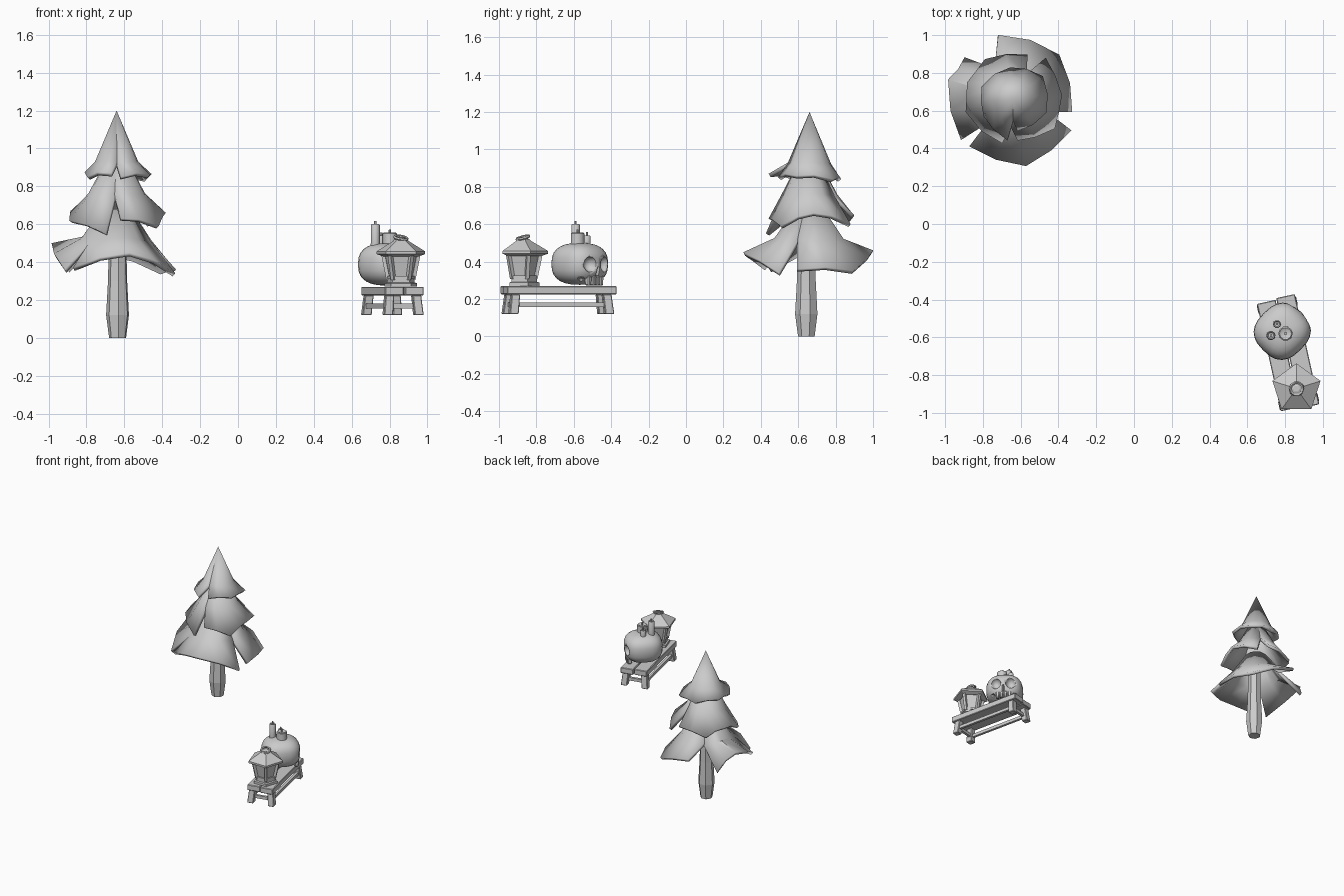
import bpy, bmesh
from math import cos, sin, pi, radians
from mathutils import Matrix, Vector

cube = bpy.data.objects.get("Cube")
if cube:
    bpy.data.objects.remove(cube)

grey = bpy.data.materials.new("plain_grey")
grey.use_nodes = True
grey.diffuse_color = (0.6, 0.6, 0.6, 1)
grey.node_tree.nodes["Principled BSDF"].inputs["Base Color"].default_value = (0.6, 0.6, 0.6, 1)


def add(name, bm, matrix=Matrix(), smooth=None):
    bmesh.ops.recalc_face_normals(bm, faces=bm.faces)
    mesh = bpy.data.meshes.new(name)
    bm.to_mesh(mesh)
    bm.free()
    mesh.materials.append(grey)
    ob = bpy.data.objects.new(name, mesh)
    ob.matrix_world = matrix
    bpy.context.collection.objects.link(ob)
    if smooth:
        bpy.ops.object.select_all(action='DESELECT')
        ob.select_set(True)
        bpy.context.view_layer.objects.active = ob
        bpy.ops.object.shade_smooth_by_angle(angle=radians(smooth))
    return ob


def box(name, size, loc, matrix, taper=1.0, lean=(0, 0), bevel=0.004):
    """Box whose underside can be scaled and shifted."""
    bm = bmesh.new()
    bmesh.ops.create_cube(bm, size=1)
    for v in bm.verts:
        low = v.co.z < 0
        v.co = Vector(c * s for c, s in zip(v.co, size))
        if low:
            v.co.x = v.co.x * taper + lean[0]
            v.co.y = v.co.y * taper + lean[1]
        v.co += Vector(loc)
    if bevel:
        bmesh.ops.bevel(bm, geom=bm.edges[:], offset=bevel, segments=1, affect='EDGES')
    return add(name, bm, matrix)


def lathe(name, profile, sides, matrix, phase=0.0, smooth=None):
    """Closed stack of polygon rings from (radius, height) pairs."""
    bm = bmesh.new()
    rings = [[bm.verts.new((r * cos(phase + 2 * pi * i / sides), r * sin(phase + 2 * pi * i / sides), z))
              for i in range(sides)] for r, z in profile]
    for a, b in zip(rings, rings[1:]):
        for i in range(sides):
            j = (i + 1) % sides
            bm.faces.new((a[i], a[j], b[j], b[i]))
    bm.faces.new(rings[0])
    bm.faces.new(rings[-1])
    return add(name, bm, matrix, smooth)


# ---- Tree ----
tree = Matrix.Translation((-0.64, 0.66, 0))
lathe("tree_trunk", [(0.046, 0), (0.062, 0.12), (0.052, 0.3), (0.045, 0.6)], 7,
      Matrix.Translation((-0.635, 0.645, 0)), 0.3)


def tier(name, top, mid, corners, slits):
    """Flared skirt of branches; corners are (angle, radius, height), slits split it."""
    n = len(corners)
    bm = bmesh.new()
    for k, (a, b) in enumerate(zip(corners, corners[1:] + corners[:1])):
        if k in slits:
            continue
        cols = []
        a1 = b[0] + (360 if b[0] < a[0] else 0)
        for t in (0, 0.5, 1):
            ang = a[0] + (a1 - a[0]) * t
            r, z = a[1] + (b[1] - a[1]) * t, a[2] + (b[2] - a[2]) * t
            if t == 0.5:
                r, z = r * 0.95, z + 0.015
            # close the slit towards the top
            mid_ang = ang
            if t == 0 and (k - 1) % n in slits:
                p = corners[k - 1][0]
                mid_ang = ang - ((a[0] - p) % 360) / 2
            if t == 1 and (k + 1) % n in slits:
                q = corners[(k + 2) % n][0]
                mid_ang = ang + ((q - b[0]) % 360) / 2
            rm = mid[0]
            zm = mid[1] + (z - mid[1]) * 0.15
            col = []
            for an, rr, zz in ((mid_ang, top[0], top[1]), (mid_ang, rm, zm), (ang, r, z)):
                w = radians(an)
                col.append(bm.verts.new((rr * cos(w), rr * sin(w), zz)))
            cols.append(col)
        for c, d in zip(cols, cols[1:]):
            for i in range(2):
                bm.faces.new((c[i], c[i + 1], d[i + 1], d[i]))
    bmesh.ops.remove_doubles(bm, verts=bm.verts, dist=0.002)
    ob = add(name, bm, tree, 35)
    solid = ob.modifiers.new("thickness", 'SOLIDIFY')
    solid.thickness = 0.022
    solid.offset = -1


tier("lower_branches", (0.08, 0.68), (0.19, 0.54),
     [(-142, 0.35, 0.36), (-133, 0.34, 0.37), (-79, 0.36, 0.45), (-28, 0.35, 0.34), (-12, 0.32, 0.36),
      (44, 0.34, 0.35), (103, 0.35, 0.46), (139, 0.34, 0.36), (163, 0.36, 0.5)], {0, 3, 6})
tier("middle_branches", (0.06, 0.93), (0.15, 0.78),
     [(-165, 0.26, 0.62), (-104, 0.24, 0.55), (-84, 0.22, 0.63), (-35, 0.27, 0.59), (5, 0.26, 0.66),
      (52, 0.28, 0.6), (72, 0.25, 0.65), (125, 0.26, 0.61), (160, 0.26, 0.67)], {1, 5})
tier("top_branches", (0.001, 1.2), (0.115, 0.94),
     [(-150, 0.18, 0.85), (-98, 0.22, 0.87), (-82, 0.17, 0.85), (-22, 0.19, 0.86),
      (38, 0.2, 0.84), (95, 0.17, 0.84), (158, 0.18, 0.87)], {1})

# ---- Bench ----
bench = Matrix.Translation((0.815, -0.685, 0)) @ Matrix.Rotation(radians(12.5), 4, 'Z')
for s, side in ((-1, "right"), (1, "left")):
    box(side + "_plank", (0.101, 0.59 + 0.008 * s, 0.045), (0.053 * s, 0, 0.247), bench)
    box(side + "_rail", (0.02, 0.5, 0.024), (0.08 * s, 0, 0.168), bench, bevel=0)
    for e, end in ((-1, "front"), (1, "back")):
        box(f"{end}_{side}_leg", (0.046, 0.046, 0.105), (0.073 * s, 0.25 * e, 0.172), bench,
            1.05, (0.01 * s, 0.012 * e))
for e, end in ((-1, "front"), (1, "back")):
    box(end + "_crossbar", (0.15, 0.02, 0.024), (0, 0.25 * e, 0.168), bench, bevel=0)

# ---- Lantern: five sides, one corner to the back ----
lamp = Matrix.Translation((0.86, -0.872, 0.27))
up = pi / 2
lathe("lantern_base", [(0.09, 0), (0.09, 0.018), (0.076, 0.022), (0.076, 0.04)], 5, lamp, up)
lathe("lantern_glass", [(0.062, 0.04), (0.09, 0.165)], 5, lamp, up)
lathe("lantern_roof", [(0.1, 0.16), (0.134, 0.172), (0.134, 0.187), (0.045, 0.24), (0.035, 0.25)], 5, lamp, up)
lathe("lantern_cap", [(0.03, 0.245), (0.03, 0.257), (0.018, 0.262)], 6, lamp)
for i in range(5):
    w = up + 2 * pi * i / 5
    box(f"lantern_post_{i + 1}", (0.02, 0.02, 0.135), (0.096, 0, 0.104),
        lamp @ Matrix.Rotation(w, 4, 'Z'), 1, (-0.028, 0), 0)
    box(f"lantern_sill_{i + 1}", (0.012, 0.09, 0.016), (0.058, 0, 0.048),
        lamp @ Matrix.Rotation(w + pi / 5, 4, 'Z'), bevel=0)
bpy.ops.mesh.primitive_torus_add(major_segments=10, minor_segments=5, major_radius=0.034, minor_radius=0.008,
                                 location=(0.86, -0.872, 0.528), rotation=(0.25, 0.15, 0))
ring = bpy.context.object
ring.name = "lantern_handle"
ring.data.materials.append(grey)

# ---- Skull, face towards local +x ----
skull_m = Matrix.Translation((0.785, -0.568, 0)) @ Matrix.Rotation(radians(45), 4, 'Z')


def blob(name, loc, size, power=1.0, seg=20, matrix=skull_m, smooth=40):
    bm = bmesh.new()
    bmesh.ops.create_uvsphere(bm, u_segments=seg, v_segments=seg // 2 + 2, radius=1)
    for v in bm.verts:
        v.co = Vector(abs(c) ** power * (1 if c > 0 else -1) * s + o for c, s, o in zip(v.co, size, loc))
    return add(name, bm, matrix, smooth)


skull = blob("skull", (0, 0, 0.388), (0.143, 0.138, 0.112), 0.78, 24)
cutters = [blob("socket_cutter", (0.14, 0.056 * s, 0.385), (0.045, 0.038, 0.042), seg=14) for s in (-1, 1)]
cutters.append(lathe("nose_cutter", [(0.026, 0.325), (0.008, 0.37)], 3,
                     skull_m @ Matrix.Translation((0.138, 0, 0)), pi))
for s in (-1, 1):
    cutters.append(box("cheek_cutter", (0.09, 0.08, 0.055), (0.12, 0.105 * s, 0.29), skull_m, bevel=0.01))
bpy.context.view_layer.objects.active = skull
for c in cutters:
    mod = skull.modifiers.new("carve", 'BOOLEAN')
    mod.operation, mod.solver, mod.object = 'DIFFERENCE', 'EXACT', c
    bpy.ops.object.modifier_apply(modifier=mod.name)
    bpy.data.objects.remove(c)
for i in range(4):
    y = (i - 1.5) * 0.03
    box(f"tooth_{i + 1}", (0.035, 0.026, 0.05), (0.118 - abs(y) * 0.2, y, 0.297), skull_m, 0.85, bevel=0.005)

# ---- Candles ----
for i, (x, y, r, z) in enumerate([(0.725, -0.59, 0.024, 0.6), (0.757, -0.53, 0.021, 0.54), (0.802, -0.58, 0.038, 0.555)]):
    m = Matrix.Translation((x, y, 0))
    lathe(f"candle_{i + 1}", [(r * 1.1, 0.44), (r, 0.5), (r, z - 0.005), (r * 0.85, z), (r * 0.6, z - 0.006)], 10, m, 0, 40)
    lathe(f"wick_{i + 1}", [(0.007, z - 0.01), (0.006, z + 0.017)], 6, m)
